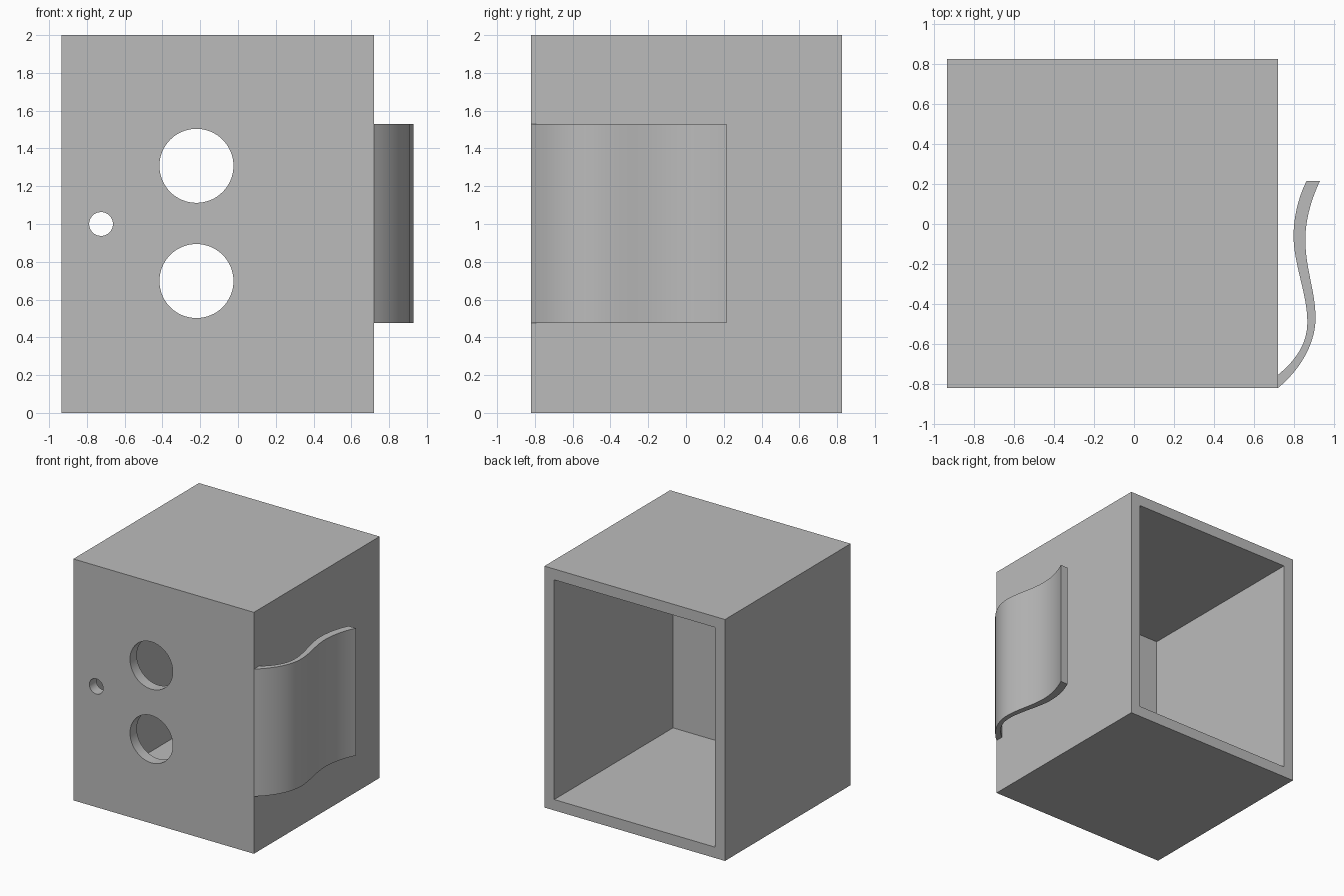
import bpy, bmesh, math
from mathutils import Vector
from mathutils.geometry import interpolate_bezier

cube = bpy.data.objects.get("Cube")
if cube:
    bpy.data.objects.remove(cube, do_unlink=True)

grey = bpy.data.materials.new("plain grey")
grey.use_nodes = True
grey.diffuse_color = (0.5, 0.5, 0.5, 1)
grey.node_tree.nodes["Principled BSDF"].inputs["Base Color"].default_value = (0.5, 0.5, 0.5, 1)

X0, X1, Y0, Y1, HEIGHT, WALL = -0.935, 0.72, -0.82, 0.825, 2.0, 0.09


def add_object(name, bm):
    bmesh.ops.recalc_face_normals(bm, faces=bm.faces)
    mesh = bpy.data.meshes.new(name)
    bm.to_mesh(mesh)
    bm.free()
    mesh.materials.append(grey)
    obj = bpy.data.objects.new(name, mesh)
    bpy.context.collection.objects.link(obj)
    return obj


def block(name, low, high):
    bm = bmesh.new()
    bmesh.ops.create_cube(bm, size=1)
    for v in bm.verts:
        v.co = [h if c > 0 else l for c, l, h in zip(v.co, low, high)]
    return add_object(name, bm)


def hole_cutter(name, x, z, radius):
    bm = bmesh.new()
    bmesh.ops.create_cone(bm, cap_ends=True, segments=64, radius1=radius,
                          radius2=radius, depth=4 * WALL)
    obj = add_object(name, bm)
    obj.rotation_euler.x = math.pi / 2
    obj.location = (x, Y0, z)
    return obj


def select_only(obj):
    bpy.ops.object.select_all(action="DESELECT")
    obj.select_set(True)
    bpy.context.view_layer.objects.active = obj


def cut(target, cutter):
    cutter.hide_render = True
    mod = target.modifiers.new("cut", "BOOLEAN")
    mod.operation, mod.solver, mod.object = "DIFFERENCE", "EXACT", cutter
    select_only(target)
    bpy.ops.object.modifier_apply(modifier=mod.name)
    bpy.data.objects.remove(cutter, do_unlink=True)


def smooth_path(segments):
    """Join Bezier segments into one polyline."""
    points = []
    for seg in segments:
        part = interpolate_bezier(*[Vector((x, y, 0)) for x, y in seg], 16)
        points += part[1:] if points else part
    return points


# Hollow box, open at the back, with three round holes through the front
box = block("box_shell", (X0, Y0, 0), (X1, Y1, HEIGHT))
cut(box, block("cavity_cutter", (X0 + WALL, Y0 + WALL, WALL),
               (X1 - WALL, Y1 + WALL, HEIGHT - WALL)))
for name, x, z, r in (("upper_hole", -0.22, 1.308, 0.196),
                      ("lower_hole", -0.22, 0.698, 0.196),
                      ("small_hole", -0.725, 1.0, 0.063)):
    cut(box, hole_cutter(name, x, z, r))

# Wavy clip, springing from the front edge of the left side
outer = smooth_path([
    [(0.72, -0.82), (0.83, -0.73), (0.908, -0.60), (0.908, -0.47)],
    [(0.908, -0.47), (0.908, -0.34), (0.857, -0.22), (0.857, -0.08)],
    [(0.857, -0.08), (0.857, 0.02), (0.885, 0.12), (0.93, 0.215)]])
inner = smooth_path([
    [(0.72, -0.755), (0.81, -0.68), (0.867, -0.60), (0.867, -0.49)],
    [(0.867, -0.49), (0.867, -0.35), (0.798, -0.20), (0.798, -0.06)],
    [(0.798, -0.06), (0.798, 0.04), (0.825, 0.14), (0.863, 0.215)]])
BOTTOM, TOP = 0.475, 1.53
bm = bmesh.new()
profile = [bm.verts.new((p.x, p.y, BOTTOM)) for p in outer + inner[::-1]]
face = bm.faces.new(profile)
extruded = bmesh.ops.extrude_face_region(bm, geom=[face], use_keep_orig=True)["geom"]
bmesh.ops.translate(bm, vec=(0, 0, TOP - BOTTOM),
                    verts=[g for g in extruded if isinstance(g, bmesh.types.BMVert)])
clip = add_object("side_clip", bm)

# Smooth the curved walls, keep the edges crisp
for obj in (box, clip):
    select_only(obj)
    bpy.ops.object.shade_smooth_by_angle(angle=math.radians(30))
